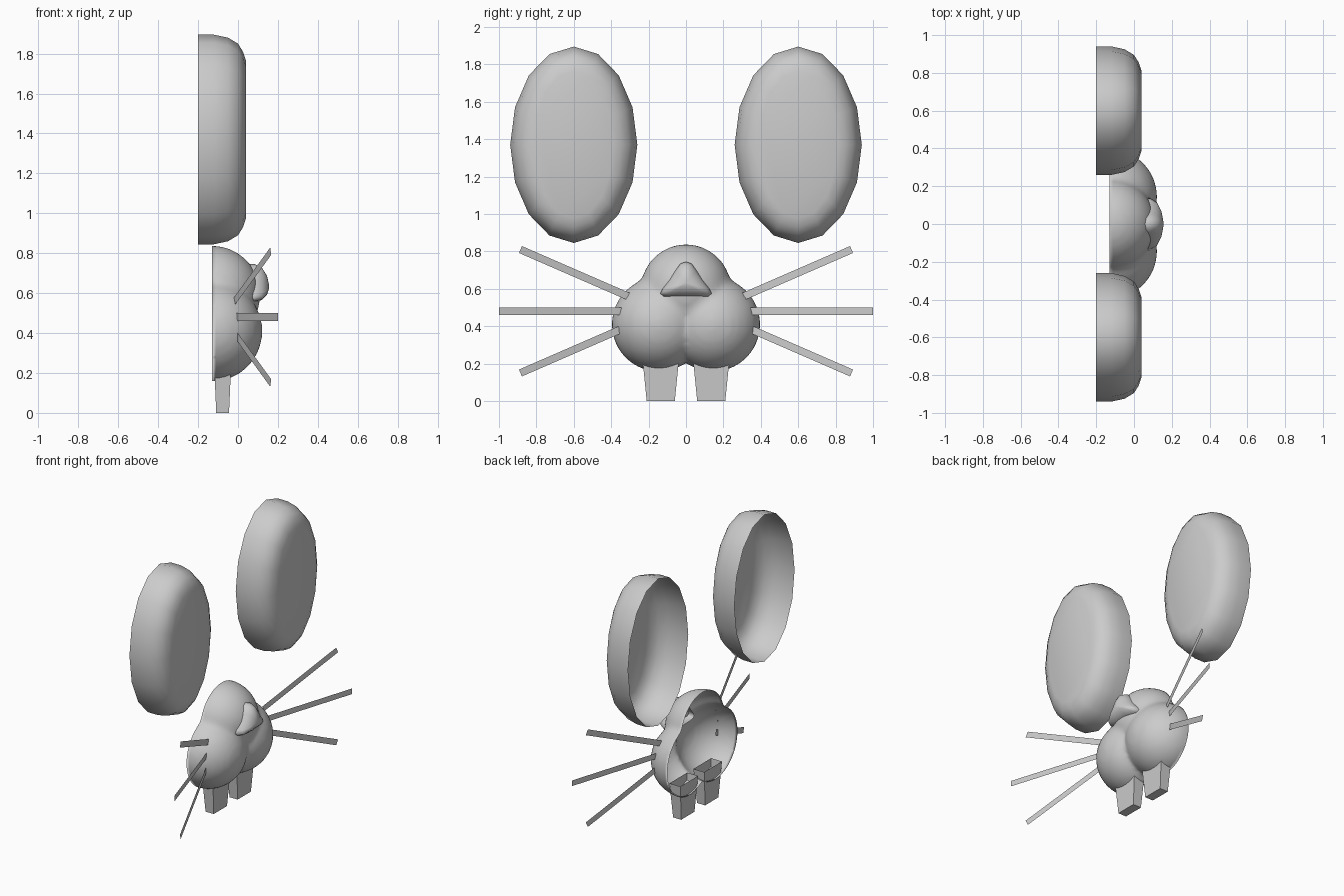
import bpy, bmesh
from math import sin, cos, pi
from mathutils import Vector

if "Cube" in bpy.data.objects:
    bpy.data.objects.remove(bpy.data.objects["Cube"])


def make(name, verts, faces, smooth=False):
    me = bpy.data.meshes.new(name)
    me.from_pydata(verts, [], faces)
    bm = bmesh.new()
    bm.from_mesh(me)
    bmesh.ops.recalc_face_normals(bm, faces=bm.faces)
    bm.to_mesh(me)
    bm.free()
    for p in me.polygons:
        p.use_smooth = smooth
    ob = bpy.data.objects.new(name, me)
    bpy.context.collection.objects.link(ob)
    return ob


def loft(name, rings, cap=True, smooth=False):
    """Skin equal-length rings; the last one is capped, the first stays open."""
    n = len(rings[0])
    verts = [p for r in rings for p in r]
    faces = [(k*n + i, k*n + (i+1) % n, (k+1)*n + (i+1) % n, (k+1)*n + i)
             for k in range(len(rings) - 1) for i in range(n)]
    if cap:
        faces.append(tuple(range(len(verts) - n, len(verts))))
    return make(name, verts, faces, smooth)


# Ears: open-backed oval shells with a rounded front rim
ear_profile = [(-.2, 0), (-.12, 0), (-.05, .015), (0, .045), (.025, .085), (.04, .13)]
for side, label in ((-1, "left"), (1, "right")):
    rings = [[(x, side*.6 + (.34 - d)*cos(a), 1.37 + (.525 - d)*sin(a))
              for a in (2*pi*i/16 for i in range(16))] for x, d in ear_profile]
    loft(f"ear_{label}", rings, smooth=True)

# Muzzle: three merged spheres, softened, then cut open at the back
bm = bmesh.new()
for y, z, r in ((-.145, .41, .253), (.145, .41, .253), (0, .595, .243)):
    s = bmesh.ops.create_uvsphere(bm, u_segments=32, v_segments=20, radius=r)
    bmesh.ops.translate(bm, verts=s["verts"], vec=(-.13, y, z))
me = bpy.data.meshes.new("muzzle")
bm.to_mesh(me)
bm.free()
muzzle = bpy.data.objects.new("muzzle", me)
bpy.context.collection.objects.link(muzzle)
rm = muzzle.modifiers.new("merge", "REMESH")
rm.mode = "VOXEL"
rm.voxel_size = .02
sm = muzzle.modifiers.new("soften", "SMOOTH")
sm.iterations = 5
bpy.context.view_layer.update()
merged = bpy.data.meshes.new_from_object(
    muzzle.evaluated_get(bpy.context.evaluated_depsgraph_get()))
muzzle.modifiers.clear()
bm = bmesh.new()
bm.from_mesh(merged)
bmesh.ops.bisect_plane(bm, geom=bm.verts[:] + bm.edges[:] + bm.faces[:],
                       plane_co=(-.13, 0, 0), plane_no=(-1, 0, 0), clear_outer=True)
for f in bm.faces:
    f.smooth = True
bm.to_mesh(merged)
bm.free()
muzzle.data = merged

# Nose: rounded triangle, domed towards the front
outline = [(0, .745), (.03, .735), (.055, .70), (.09, .645), (.125, .60), (.137, .575),
           (.12, .56), (.06, .556)]
outline += [(0, .555)] + [(-y, z) for y, z in reversed(outline[1:])]
rings = [[(x, y*s, .63 + (z - .63)*s) for y, z in outline]
         for x, s in ((.02, .9), (.05, 1), (.085, 1), (.12, .85), (.145, .5), (.155, .12))]
loft("nose", rings, smooth=True)

# Whiskers: flat strips swept forward, three on each side
for side, label in ((-1, "left"), (1, "right")):
    for k, name in ((-1, "lower"), (0, "middle"), (1, "upper")):
        a, b = (Vector((.31, .48 + k*.08)), Vector((.885, .48 + k*.33))) if k else \
               (Vector((.345, .48)), Vector((1, .48)))
        d = (b - a).normalized()
        off = Vector((-d.y, d.x))*.02
        pts = [a - off, b - off, b + off, a + off]
        make(f"whisker_{name}_{label}",
             [(.2 - .315*(1 - p.x), side*p.x, p.y) for p in pts], [(0, 1, 2, 3)])

# Teeth: tapered boxes, open at the top
for side, label in ((-1, "left"), (1, "right")):
    rings = [[(-.077 + sx*hx, side*.135 + sy*hy, z)
              for sx, sy in ((-1, -1), (1, -1), (1, 1), (-1, 1))]
             for z, hx, hy in ((.25, .043, .1), (0, .032, .075))]
    loft(f"tooth_{label}", rings)
